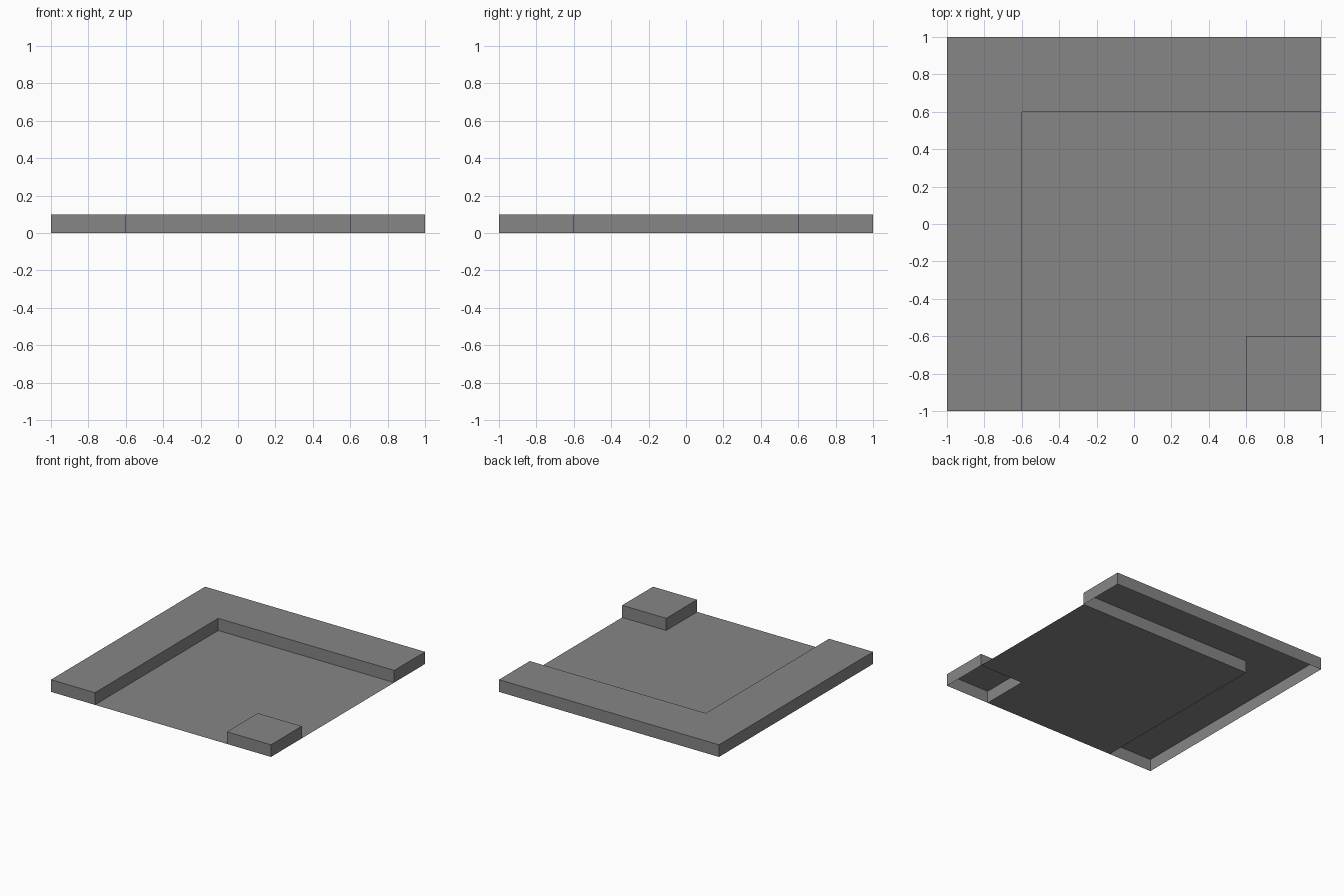
import bpy
import bmesh

cube = bpy.data.objects.get("Cube")
if cube:
    bpy.data.objects.remove(cube, do_unlink=True)

EDGE, INNER, HEIGHT = 1.0, 0.6, 0.1

# Single grey finish
GREY = (0.238, 0.238, 0.238, 1.0)
grey = bpy.data.materials.new("plain grey")
grey.use_nodes = True
grey.diffuse_color = GREY
grey.node_tree.nodes["Principled BSDF"].inputs["Base Color"].default_value = GREY


def sheet(name, outline, height=0.0):
    """Flat face from a counter-clockwise outline, with skirt walls down to the ground and no bottom."""
    bm = bmesh.new()
    top = [bm.verts.new((x, y, height)) for x, y in outline]
    bm.faces.new(top)
    if height > 0:
        base = [bm.verts.new((x, y, 0)) for x, y in outline]
        for i in range(len(top)):
            j = (i + 1) % len(top)
            bm.faces.new((base[i], base[j], top[j], top[i]))
    mesh = bpy.data.meshes.new(name)
    bm.to_mesh(mesh)
    bm.free()
    mesh.materials.append(grey)
    obj = bpy.data.objects.new(name, mesh)
    bpy.context.collection.objects.link(obj)
    return obj


# Low floor between the raised parts
sheet("floor", [(-INNER, -EDGE), (INNER, -EDGE), (INNER, -INNER),
                (EDGE, -INNER), (EDGE, INNER), (-INNER, INNER)])

# Raised L-shaped border along the right and back sides, open underneath
sheet("raised_border", [(-EDGE, -EDGE), (-INNER, -EDGE), (-INNER, INNER),
                        (EDGE, INNER), (EDGE, EDGE), (-EDGE, EDGE)], HEIGHT)

# Raised square at the front left corner, open underneath
sheet("corner_block", [(INNER, -EDGE), (EDGE, -EDGE),
                       (EDGE, -INNER), (INNER, -INNER)], HEIGHT)
